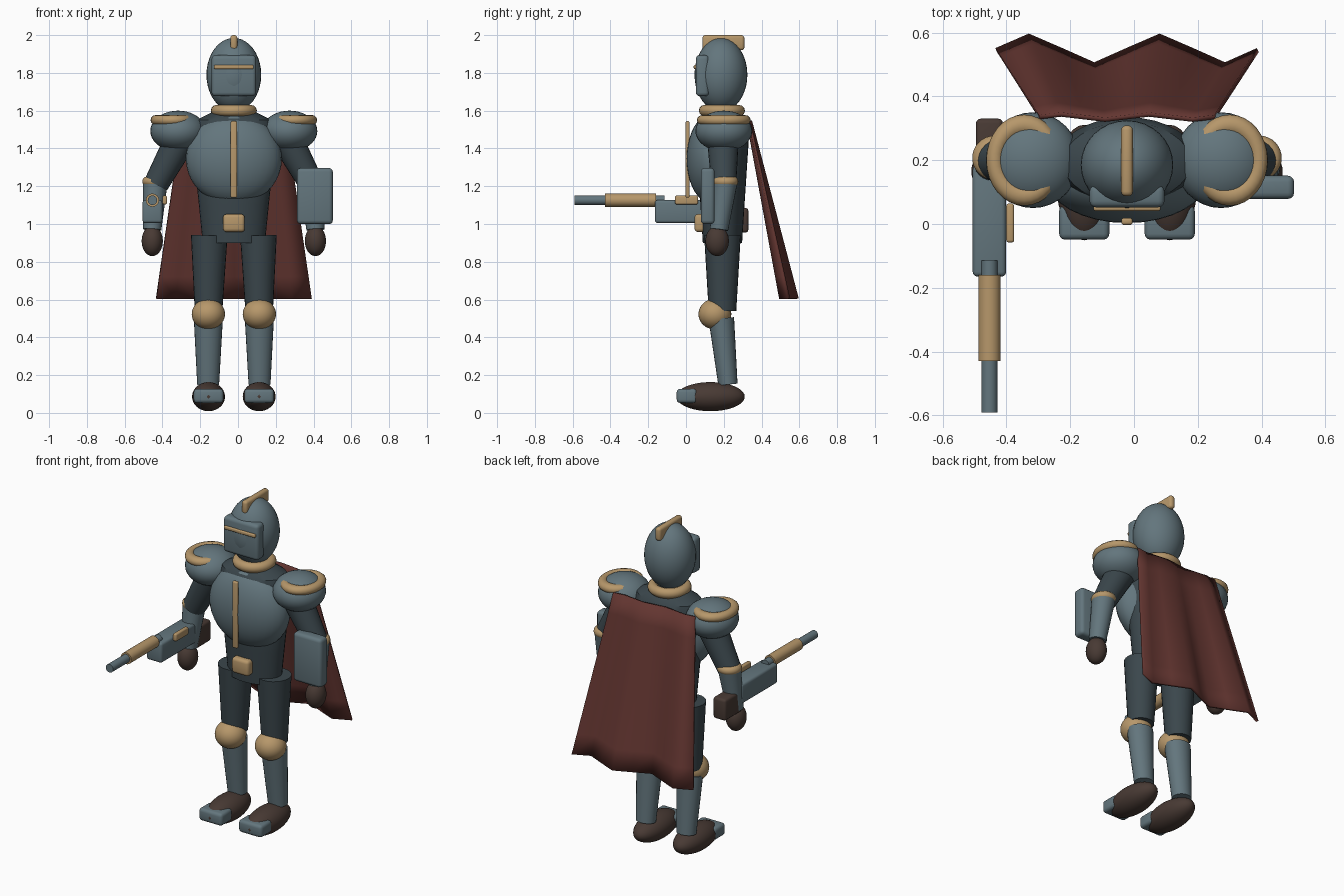
import bpy, bmesh, math
from mathutils import Matrix, Vector

if "Cube" in bpy.data.objects:
    bpy.data.objects.remove(bpy.data.objects["Cube"], do_unlink=True)


def material(name, r, g, b):
    m = bpy.data.materials.new(name)
    m.use_nodes = True
    m.diffuse_color = (r, g, b, 1)
    m.node_tree.nodes["Principled BSDF"].inputs["Base Color"].default_value = (r, g, b, 1)
    return m


STEEL = material("blue steel", .125, .18, .205)
DARK = material("dark underlayer", .043, .062, .072)
GOLD = material("brass trim", .47, .31, .145)
LEATHER = material("brown leather", .065, .042, .034)
CLOTH = material("red cloth", .125, .036, .03)
CX = -.022  # body centre line


def finish(name, bm, mat, angle=40):
    mesh = bpy.data.meshes.new(name)
    bmesh.ops.recalc_face_normals(bm, faces=bm.faces)
    bm.to_mesh(mesh)
    bm.free()
    mesh.materials.append(mat)
    ob = bpy.data.objects.new(name, mesh)
    bpy.context.collection.objects.link(ob)
    bpy.ops.object.select_all(action='DESELECT')
    ob.select_set(True)
    bpy.context.view_layer.objects.active = ob
    bpy.ops.object.shade_smooth_by_angle(angle=math.radians(angle))
    return ob


def ball(name, center, radii, mat):
    bm = bmesh.new()
    bmesh.ops.create_uvsphere(bm, u_segments=32, v_segments=20, radius=1,
                              matrix=Matrix.Translation(center) @ Matrix.Diagonal((*radii, 1)))
    return finish(name, bm, mat)


def box(name, center, size, mat, bevel=.015):
    bm = bmesh.new()
    bmesh.ops.create_cube(bm, size=1, matrix=Matrix.Translation(center) @ Matrix.Diagonal((*size, 1)))
    bmesh.ops.bevel(bm, geom=bm.edges[:], offset=min(bevel, min(size) * .45), segments=3,
                    profile=.5, affect='EDGES')
    return finish(name, bm, mat)


def limb(name, start, end, r1, r2, mat, depth_scale=1):
    a, b = Vector(start), Vector(end)
    axis = b - a
    turn = Vector((0, 0, -1)).rotation_difference(axis).to_matrix().to_4x4()
    flip = Matrix.Rotation(math.pi, 4, 'X')
    bm = bmesh.new()
    bmesh.ops.create_cone(bm, cap_ends=True, segments=24, radius1=r1, radius2=r2, depth=axis.length,
                          matrix=Matrix.Translation((a + b) / 2) @ turn @ flip
                          @ Matrix.Diagonal((1, depth_scale, 1, 1)))
    return finish(name, bm, mat)


def lathe(name, center, profile, mat, scale_y=1, closed=False, steps=32):
    """Spin (radius, height) points around z, squashed along y."""
    bm = bmesh.new()
    rings = []
    for r, z in profile:
        rings.append([bm.verts.new((center[0] + r * math.cos(t), center[1] + r * scale_y * math.sin(t),
                                    center[2] + z))
                      for t in (math.tau * k / steps for k in range(steps))])
    pairs = list(zip(rings, rings[1:]))
    if closed:
        pairs.append((rings[-1], rings[0]))
    else:
        bm.faces.new(rings[0])
        bm.faces.new(rings[-1])
    for lo, hi in pairs:
        for k in range(steps):
            n = (k + 1) % steps
            bm.faces.new((lo[k], lo[n], hi[n], hi[k]))
    return finish(name, bm, mat)


def ring(name, center, major, minor, mat, scale_y=1):
    circle = [(major + minor * math.cos(t), minor * math.sin(t))
              for t in (math.tau * k / 12 for k in range(12))]
    return lathe(name, center, circle, mat, scale_y, True)


# Head and helmet
ball("helmet", (CX, .185, 1.79), (.145, .14, .195), STEEL)
box("visor", (CX, .087, 1.785), (.235, .07, .217), STEEL, .02)
box("visor_slit", (CX, .05, 1.831), (.21, .018, .021), GOLD, .006)
box("helmet_crest", (CX, .198, 1.96), (.037, .222, .08), GOLD)
ring("collar", (CX, .19, 1.6), .092, .03, GOLD)

# Torso
lathe("torso", (CX, .193, 0), [(.165, .9), (.185, 1.1), (.225, 1.48), (.2, 1.55), (.1, 1.6)], DARK, .63)
ball("breastplate", (CX, .145, 1.345), (.254, .142, .243), STEEL)
box("breastplate_ridge", (CX, .008, 1.342), (.035, .022, .405), GOLD, .008)
box("belt_buckle", (CX, .075, 1.005), (.115, .06, .095), GOLD, .018)

# Arms and legs, mirrored about the body centre
for side, label in ((-1, "right"), (1, "left")):
    def at(x, y, z):
        return (CX + side * x, y, z)

    ball(label + "_pauldron", at(.295, .2, 1.492), (.147, .15, .108), STEEL)
    ring(label + "_pauldron_trim", at(.322, .2, 1.55), .092, .027, GOLD, 1.2)
    limb(label + "_upper_arm", at(.275, .195, 1.46), at(.412, .2, 1.21), .085, .066, DARK)
    ring(label + "_elbow_band", at(.415, .207, 1.225), .044, .026, GOLD)
    limb(label + "_forearm", at(.416, .207, 1.22), at(.432, .175, .97), .065, .048, STEEL)
    ball(label + "_hand", at(.432, .165, .91), (.056, .062, .08), LEATHER)

    limb(label + "_thigh", at(.13, .193, .94), at(.134, .193, .54), .097, .073, DARK)
    ball(label + "_knee", at(.135, .153, .523), (.088, .087, .081), GOLD)
    limb(label + "_shin", at(.135, .187, .5), at(.136, .222, .15), .077, .058, STEEL, .88)
    ball(label + "_boot", at(.134, .13, .086), (.087, .181, .077), LEATHER)
    box(label + "_toe_cap", at(.134, .005, .09), (.157, .108, .075), STEEL, .018)

# Forearm shield
box("arm_shield", (.407, .115, 1.148), (.19, .073, .297), STEEL, .02)

# Hand-held launcher
GX = -.453
box("launcher_body", (GX, .01, 1.066), (.105, .35, .122), STEEL)
box("launcher_stock", (GX, .245, 1.02), (.085, .17, .13), LEATHER)
limb("launcher_barrel", (GX, -.115, 1.126), (GX, -.59, 1.126), .025, .025, STEEL)
limb("barrel_shroud", (GX, -.16, 1.126), (GX, -.43, 1.126), .035, .035, GOLD)
box("launcher_sight", (-.388, .003, 1.127), (.025, .122, .046), GOLD, .008)

# Cape with folds that deepen towards the hem
COLS, ROWS = 8, 8
bm = bmesh.new()
grid = []
for j in range(ROWS + 1):
    t = j / ROWS
    half = .275 + .135 * t
    grid.append([bm.verts.new((CX + half * (2 * i / COLS - 1),
                               .335 + .21 * t + (.008 + .037 * t) * math.sin(i * math.pi / 2),
                               1.545 - .94 * t)) for i in range(COLS + 1)])
for upper, lower in zip(grid, grid[1:]):
    for i in range(COLS):
        bm.faces.new((upper[i], upper[i + 1], lower[i + 1], lower[i]))
cape = finish("cape", bm, CLOTH, 60)
solid = cape.modifiers.new("thickness", 'SOLIDIFY')
solid.thickness = .014
solid.offset = 0
